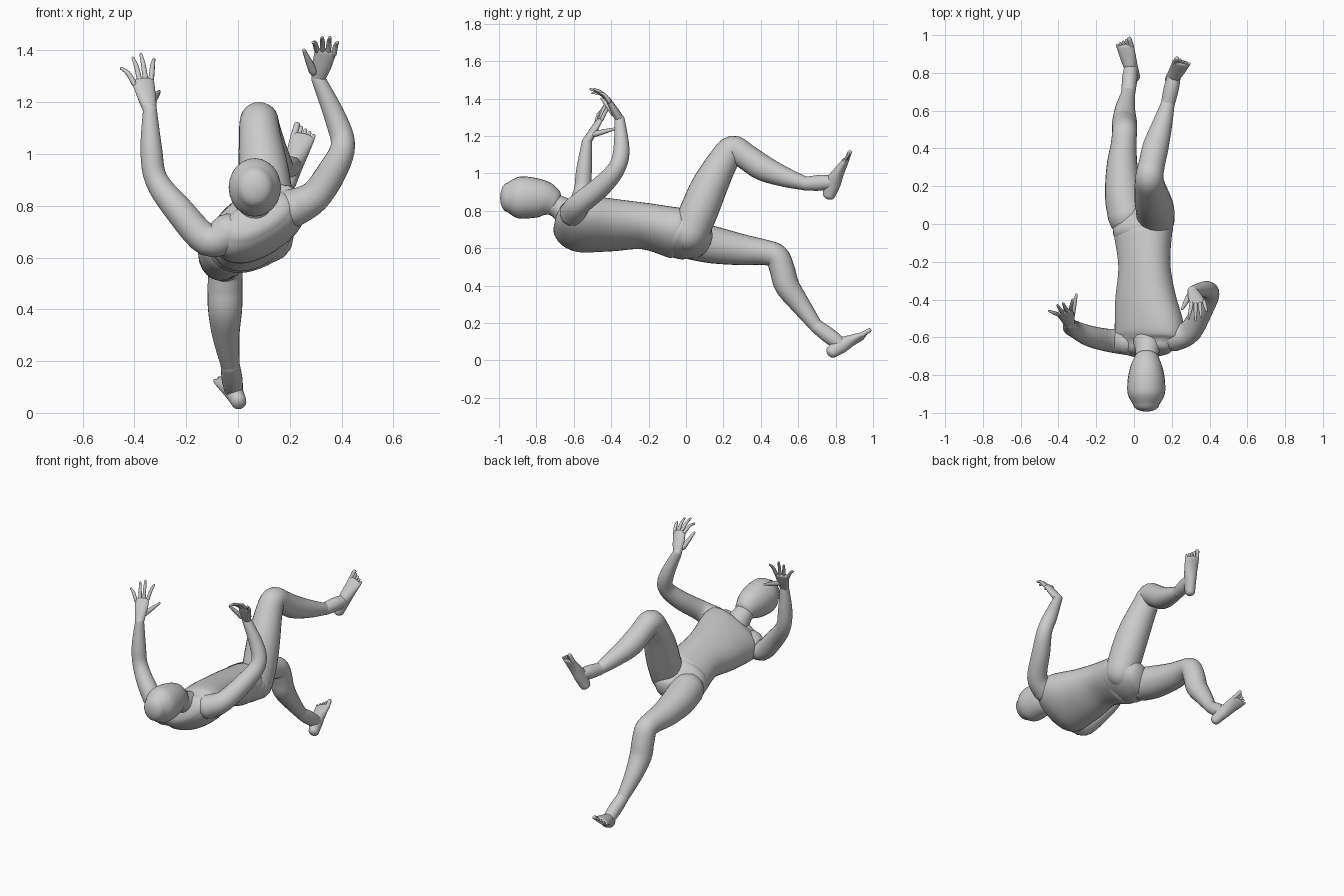
import bpy, bmesh, math
from mathutils import Vector as V

if "Cube" in bpy.data.objects:
    bpy.data.objects.remove(bpy.data.objects["Cube"])


def spline(st, sub):
    # Catmull-Rom resampling of (x, y, z, half_width, half_depth) stations
    out, n = [], len(st)
    for i in range(n - 1):
        p0, p1, p2, p3 = st[max(i - 1, 0)], st[i], st[i + 1], st[min(i + 2, n - 1)]
        for k in range(sub):
            t = k / sub
            out.append([0.5 * (2 * b + (c - a) * t + (2 * a - 5 * b + 4 * c - d) * t * t
                               + (3 * b - a - 3 * c + d) * t ** 3)
                        for a, b, c, d in zip(p0, p1, p2, p3)])
    return out + [list(st[-1])]


def loft(bm, stations, side, sides=24, power=1.0, sub=5, dome=1.0):
    # skin elliptical rings along a path and round off both ends
    st = spline([tuple(s) if len(s) == 5 else tuple(s) + (s[3],) for s in stations], sub)
    rings, n = [], len(st)
    for i, s in enumerate(st):
        t = (V(st[min(i + 1, n - 1)][:3]) - V(st[max(i - 1, 0)][:3])).normalized()
        rings.append((V(s[:3]), t, s[3], s[4]))

    def end(ring, sign):
        c, t, a, b = ring
        r = min(a, b) * dome
        return [(c + t * sign * r * math.sin(q), t, a * math.cos(q), b * math.cos(q))
                for q in (0.4, 0.8, 1.15, 1.45)]
    rings = end(rings[0], -1)[::-1] + rings + end(rings[-1], 1)
    prev = None
    first = None
    for c, t, a, b in rings:
        v = t.cross(V(side)).normalized()
        u = v.cross(t)
        loop = []
        for k in range(sides):
            q = 2 * math.pi * k / sides
            cs, sn = math.cos(q), math.sin(q)
            loop.append(bm.verts.new(c + u * a * math.copysign(abs(cs) ** power, cs)
                                     + v * b * math.copysign(abs(sn) ** power, sn)))
        if prev:
            for k in range(sides):
                j = (k + 1) % sides
                bm.faces.new((prev[k], prev[j], loop[j], loop[k]))
        else:
            first = loop
        prev = loop
    bm.faces.new(first[::-1])
    bm.faces.new(prev)


def finish(bm, name):
    bmesh.ops.recalc_face_normals(bm, faces=bm.faces)
    for f in bm.faces:
        f.smooth = True
    me = bpy.data.meshes.new(name)
    bm.to_mesh(me)
    bm.free()
    bpy.context.collection.objects.link(bpy.data.objects.new(name, me))


def part(name, stations, side, **kw):
    bm = bmesh.new()
    loft(bm, stations, side, **kw)
    finish(bm, name)


def hand(name, wrist, pinky, index, tips, thumb):
    # palm, four bent fingers and a thumb; thumb = (base, tip)
    bm = bmesh.new()
    w, p, i = V(wrist), V(pinky), V(index)
    k, across = (p + i) / 2, (i - p).normalized()
    half = (i - p).length / 2 + 0.008
    palm = across.cross(k - w).normalized()
    loft(bm, [(*w, .027, .024), (*w.lerp(k, .45), .037, .021), (*k, half, .014)], across, sides=16)
    bend = V((0, 0, .012))
    for n, tip in enumerate(tips):
        b, tip = p.lerp(i, n / 3), V(tip)
        loft(bm, [(*b, .011), (*(b.lerp(tip, .5) + bend), .0095), (*tip, .006)], palm, sides=8, sub=3)
    b, tip = V(thumb[0]), V(thumb[1])
    loft(bm, [(*b, .017), (*b.lerp(tip, .5), .013), (*tip, .007)], palm, sides=8, sub=3)
    finish(bm, name)


def foot(name, ankle, heel, toe, big):
    # ankle stub, wedge along the sole and five toes; big = side of the big toe
    bm = bmesh.new()
    a, h, t = V(ankle), V(heel), V(toe)
    d = (t - h).normalized()
    up = (a - h) - d * (a - h).dot(d)
    up.normalize()
    side = d.cross(up)
    m = h.lerp(t, .28) + up * .025
    loft(bm, [(*a, .037), (*a.lerp(m, .55), .04, .042), (*m, .036, .036)], side)
    sole = [(0, .012, .03, .034), (.28, .016, .036, .042), (.55, .01, .043, .03), (.82, 0, .048, .018)]
    loft(bm, [(*(h.lerp(t, f) + up * o), w, q) for f, o, w, q in sole], side, dome=.8)
    for n in range(5):
        x = big * (.034 - .018 * n)
        r = .014 if n == 0 else .009
        b = h.lerp(t, .8) + side * x
        loft(bm, [(*b, r), (*(h.lerp(t, 1 - .03 * n) + side * x * 1.05), r * .85)], side, sides=10, sub=3)
    finish(bm, name)


def roll(deg):
    return (math.cos(math.radians(deg)), 0, math.sin(math.radians(deg)))


# head, face up
part("head", [(.065, -.955, .872, .07, .078), (.065, -.90, .871, .098, .110),
              (.065, -.83, .87, .099, .110), (.066, -.76, .864, .086, .096),
              (.068, -.71, .848, .066, .072)], (1, 0, 0), dome=.55)
part("neck", [(.067, -.74, .845, .06), (.07, -.68, .82, .062), (.075, -.61, .77, .085)], (1, 0, 0))

# torso, rolled to one side
part("torso", [(.075, -.665, .755, .145, .075), (.08, -.62, .738, .19, .103),
               (.08, -.55, .73, .198, .122), (.062, -.40, .724, .172, .120),
               (.055, -.22, .718, .143, .110), (.048, -.05, .68, .16, .122)],
     roll(32), sides=36, power=.9, dome=.4)
part("pelvis", [(.048, -.045, .682, .161, .123), (.045, .02, .655, .162, .11),
                (.03, .075, .635, .12, .085)], roll(26), sides=36, power=.9, dome=.6)

# arms
part("right_arm", [(-.035, -.62, .695, .075), (-.12, -.618, .668, .062), (-.23, -.595, .785, .056),
                   (-.315, -.557, .90, .045), (-.335, -.545, 1.02, .042), (-.34, -.53, 1.17, .027)],
     (.1, 1, .1))
part("left_arm", [(.21, -.60, .79, .075), (.295, -.57, .835, .062), (.365, -.45, .935, .056),
                  (.405, -.37, 1.03, .047), (.38, -.345, 1.13, .043), (.31, -.355, 1.29, .027)],
     (.8, -.6, 0))

# hands
hand("right_hand", (-.34, -.53, 1.17), (-.40, -.48, 1.27), (-.335, -.45, 1.29),
     [(-.45, -.46, 1.33), (-.405, -.43, 1.37), (-.375, -.42, 1.385), (-.325, -.40, 1.365)],
     ((-.33, -.49, 1.21), (-.305, -.375, 1.24)))
hand("left_hand", (.31, -.355, 1.29), (.37, -.41, 1.385), (.305, -.42, 1.40),
     [(.385, -.46, 1.43), (.355, -.49, 1.45), (.325, -.51, 1.45), (.29, -.50, 1.43)],
     ((.29, -.385, 1.32), (.255, -.45, 1.40)))

# legs
part("right_leg", [(-.035, .04, .64, .103), (-.055, .15, .617, .099), (-.063, .30, .592, .083),
                   (-.055, .42, .578, .068), (-.05, .485, .555, .066), (-.05, .515, .485, .067),
                   (-.05, .54, .40, .066), (-.047, .61, .30, .053), (-.03, .695, .185, .036)],
     (1, 0, 0))
part("left_leg", [(.115, .02, .68, .10), (.112, .07, .80, .102), (.10, .125, .93, .097),
                  (.085, .195, 1.06, .082), (.082, .25, 1.128, .074), (.095, .32, 1.09, .07),
                  (.115, .41, 1.03, .069), (.15, .53, .98, .053), (.18, .64, .945, .036)],
     (1, 0, 0))

# feet
foot("right_foot", (-.03, .695, .185), (.005, .785, .035), (-.058, .975, .15), 1)
foot("left_foot", (.18, .64, .945), (.195, .775, .88), (.262, .868, 1.105), -1)
